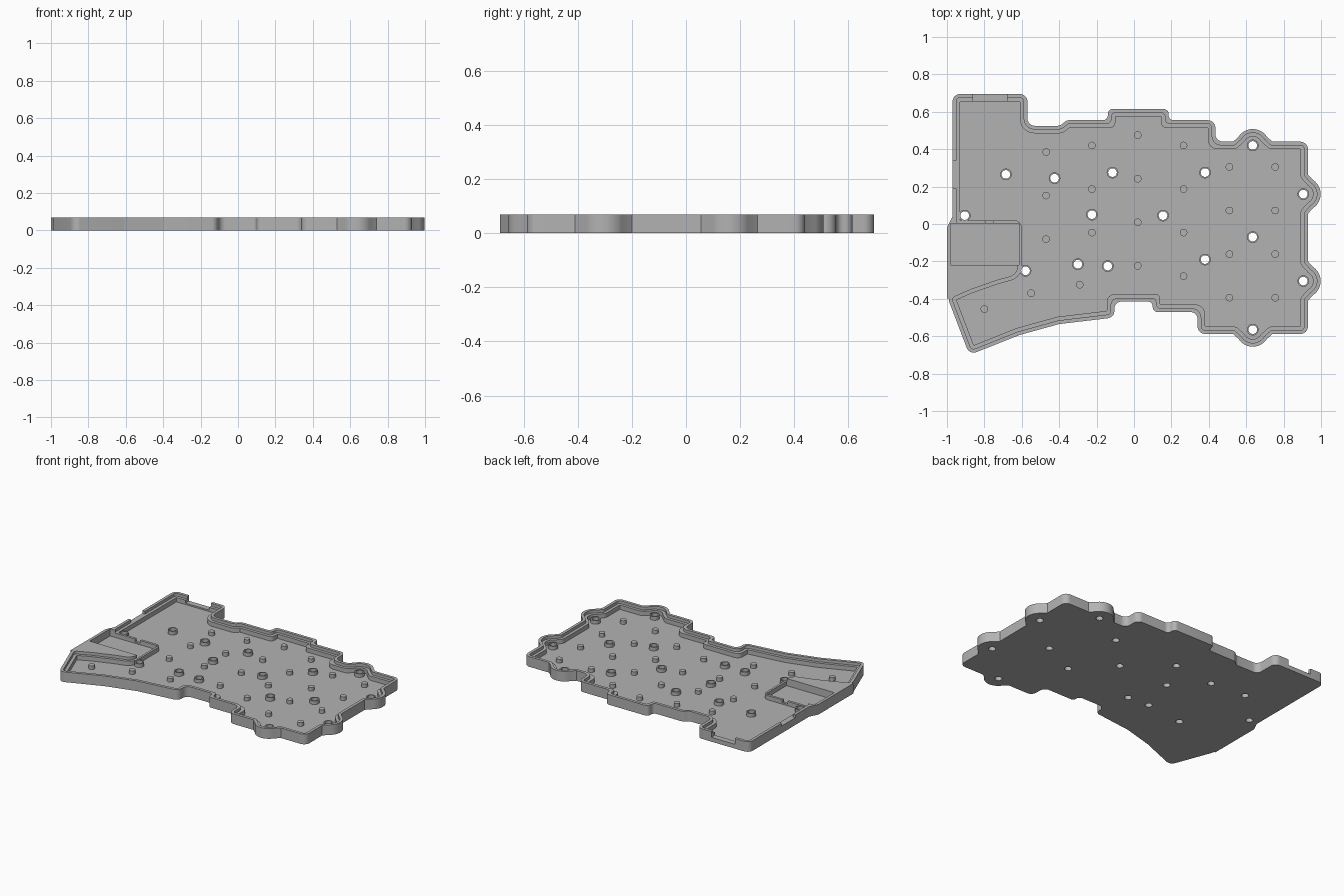
import bpy, bmesh, math
from mathutils import Vector

HEIGHT, LEDGE, FLOOR, POST_TOP = 0.07, 0.05, 0.02, 0.045
LIP = 0.02          # width of each step in the rim
CORNER = 0.04       # default corner radius

cube = bpy.data.objects.get("Cube")
if cube:
    bpy.data.objects.remove(cube, do_unlink=True)

grey = bpy.data.materials.new("case_grey")
grey.use_nodes = True
grey.diffuse_color = (0.45, 0.45, 0.45, 1)
grey.node_tree.nodes["Principled BSDF"].inputs["Base Color"].default_value = grey.diffuse_color


def make_object(name, bm):
    bmesh.ops.recalc_face_normals(bm, faces=bm.faces)
    mesh = bpy.data.meshes.new(name)
    bm.to_mesh(mesh)
    bm.free()
    mesh.materials.append(grey)
    obj = bpy.data.objects.new(name, mesh)
    bpy.context.collection.objects.link(obj)
    return obj


def prism(name, points, bottom, top):
    bm = bmesh.new()
    face = bm.faces.new([bm.verts.new((p[0], p[1], bottom)) for p in points])
    extruded = bmesh.ops.extrude_face_region(bm, geom=[face], use_keep_orig=True)
    verts = [v for v in extruded["geom"] if isinstance(v, bmesh.types.BMVert)]
    bmesh.ops.translate(bm, verts=verts, vec=(0, 0, top - bottom))
    return make_object(name, bm)


def box(name, x0, x1, y0, y1, bottom, top):
    return prism(name, [(x0, y0), (x1, y0), (x1, y1), (x0, y1)], bottom, top)


def cylinders(name, centres, radius, bottom, top):
    bm = bmesh.new()
    for x, y in centres:
        made = bmesh.ops.create_cone(bm, cap_ends=True, segments=32, radius1=radius,
                                     radius2=radius, depth=top - bottom)
        bmesh.ops.translate(bm, verts=made["verts"], vec=(x, y, (top + bottom) / 2))
    return make_object(name, bm)


def combine(target, tool, operation):
    mod = target.modifiers.new(tool.name, "BOOLEAN")
    mod.operation, mod.solver, mod.object = operation, "EXACT", tool
    bpy.context.view_layer.objects.active = target
    bpy.ops.object.modifier_apply(modifier=mod.name)


def discard(*tools):
    for tool in tools:
        bpy.data.objects.remove(tool, do_unlink=True)


def bump(x, y, direction, radius=0.09, sunk=0.022):
    """Round screw lug standing out of a straight edge, in outline order."""
    out = Vector((math.cos(direction), math.sin(direction)))
    along = Vector((-out.y, out.x))
    edge = Vector((x, y))
    points = [edge - along * 0.105]
    for i in range(13):
        a = math.radians(-57 + 114 * i / 12)
        points.append(edge + out * (math.cos(a) * radius - sunk) + along * math.sin(a) * radius)
    points.append(edge + along * 0.105)
    return [(p.x, p.y, 0) for p in points]


def rounded_inset(outline, inset):
    """Inset a counter-clockwise outline, then round its corners."""
    count = len(outline)
    src = [Vector(p[:2]) for p in outline]
    moved = []
    for i, p in enumerate(src):
        a = (p - src[i - 1]).normalized()
        b = (src[(i + 1) % count] - p).normalized()
        na, nb = Vector((-a.y, a.x)), Vector((-b.y, b.x))
        moved.append(p + (na + nb) * inset / (1 + na.dot(nb)))
    result = []
    for i, p in enumerate(moved):
        to_prev, to_next = moved[i - 1] - p, moved[(i + 1) % count] - p
        convex = to_next.cross(to_prev) > 0
        radius = outline[i][2] if len(outline[i]) > 2 else CORNER
        if radius == 0 and convex or len(outline[i]) > 2 and inset == 0:
            result.append(p)
            continue
        radius = max(radius - inset, 0.005) if convex else radius + inset
        half = to_prev.angle(to_next) / 2
        cut = min(radius / math.tan(half), 0.45 * to_prev.length, 0.45 * to_next.length)
        radius = cut * math.tan(half)
        u, v = to_prev.normalized(), to_next.normalized()
        centre = p + (u + v).normalized() * radius / math.sin(half)
        start, end = p + u * cut - centre, p + v * cut - centre
        sweep = math.atan2(start.cross(end), start.dot(end))
        for k in range(9):
            a = sweep * k / 8
            c, s = math.cos(a), math.sin(a)
            result.append(centre + Vector((start.x * c - start.y * s, start.x * s + start.y * c)))
    return result


# Outline around the main cavity
outline = [(-.97, .695), (-.97, -.02), (-.64, -.02, 0), (-.64, -.255), (-.74, -.283),
           (-.88, -.332), (-1, -.385), (-.88, -.7), (-.61, -.593), (-.4, -.535),
           (-.105, -.5), (-.105, -.415), (.1, -.415), (.1, -.47), (.34, -.47), (.34, -.588)]
outline += bump(.635, -.588, -math.pi / 2) + [(.93, -.588)]
outline += bump(.93, -.305, 0) + bump(.93, .16, 0) + [(.93, .44)]
outline += bump(.635, .44, math.pi / 2)
outline += [(.435, .44), (.435, .555), (.185, .555), (.185, .615), (-.14, .615),
            (-.14, .555), (-.36, .555), (-.395, .525), (-.57, .525), (-.57, .695)]

# Solid case with the block that carries the side pocket
case = prism("case_tray", rounded_inset(outline, 0), 0, HEIGHT)
block = prism("pocket_block", [(-1, -.4), (-1, -.02), (-.97, .04), (-.6, .01), (-.6, -.3)],
              0, HEIGHT)
combine(case, block, "UNION")
discard(block)

# Screw posts, with holes running through the floor
screws = [(-.685, .265), (-.425, .245), (-.115, .275), (.38, .275), (.635, .42), (.905, .16),
          (.635, -.07), (.905, -.305), (.635, -.565), (.38, -.19), (.155, .045),
          (-.225, .05), (-.905, .045), (-.58, -.25), (-.3, -.215), (-.14, -.225)]
posts = cylinders("screw_posts", screws, 0.031, FLOOR - 0.005, POST_TOP)
holes = cylinders("screw_holes", screws, 0.023, -0.1, 0.2)
combine(posts, holes, "DIFFERENCE")

# Rim step, cavity, pocket, port opening, wire slot and side notch
cutters = [
    prism("rim_step", rounded_inset(outline, LIP), LEDGE, 0.2),
    prism("cavity", rounded_inset(outline, 2 * LIP), FLOOR, 0.2),
    box("pocket", -.98, -.615, -.22, .003, FLOOR, 0.2),
    box("port_opening", -.86, -.68, .64, .75, 0.03, 0.2),
    box("wire_slot", -.79, -.75, -.05, .05, 0.03, 0.2),
    box("side_notch", -1.1, -.94, .19, .34, LEDGE, 0.2),
    holes,
]
for cutter in cutters:
    combine(case, cutter, "DIFFERENCE")
discard(*cutters)

# Support pins in staggered columns
columns = [(-.47, .385, 3), (-.225, .42, 3), (.02, .475, 4), (.265, .42, 4),
           (.51, .305, 4), (.755, .305, 4)]
pins = [(x, y - 0.233 * i) for x, y, count in columns for i in range(count)]
pins += [(-.55, -.37), (-.29, -.325), (-.8, -.455)]
supports = cylinders("support_pins", pins, 0.02, FLOOR - 0.005, POST_TOP)

# Smooth curved walls, keep crisp edges
for obj in bpy.context.scene.objects:
    obj.select_set(obj in (case, posts, supports))
bpy.context.view_layer.objects.active = case
bpy.ops.object.shade_smooth_by_angle(angle=math.radians(35))
